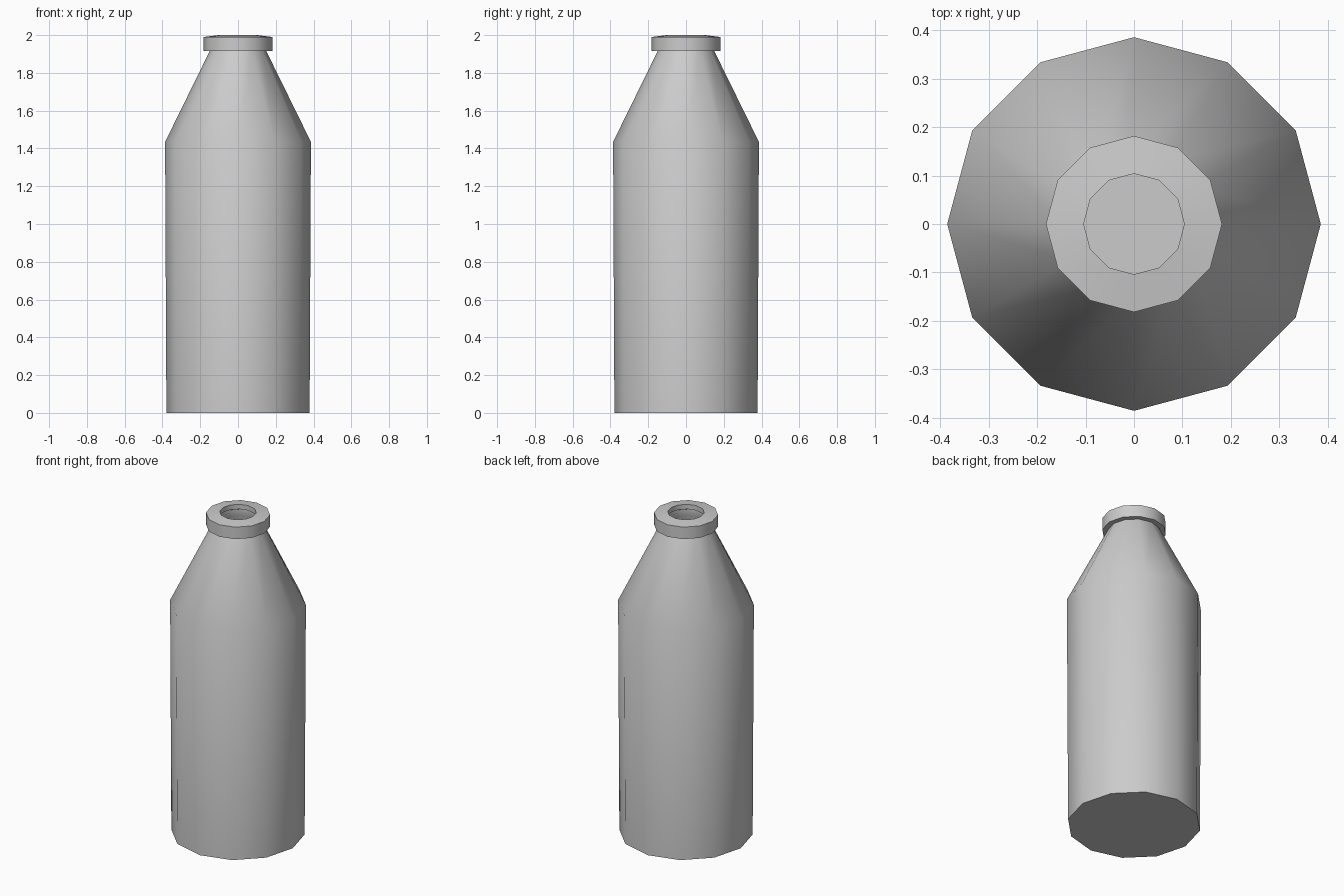
import bpy, bmesh, math

if "Cube" in bpy.data.objects:
    bpy.data.objects.remove(bpy.data.objects["Cube"])

SIDES = 12


def lathe(name, profile):
    """Spin (radius, z) points around z; a radius of 0 closes the end with a flat cap."""
    bm = bmesh.new()
    rings = []
    for r, z in profile:
        rings.append([bm.verts.new((r * math.cos(2 * math.pi * i / SIDES),
                                    r * math.sin(2 * math.pi * i / SIDES), z))
                      for i in range(SIDES)])
    for a, b in zip(rings, rings[1:]):
        for i in range(SIDES):
            j = (i + 1) % SIDES
            bm.faces.new((a[i], a[j], b[j], b[i]))
    return bm, rings


def finish(name, bm, angle):
    bmesh.ops.recalc_face_normals(bm, faces=bm.faces[:])
    mesh = bpy.data.meshes.new(name)
    bm.to_mesh(mesh)
    bm.free()
    obj = bpy.data.objects.new(name, mesh)
    bpy.context.collection.objects.link(obj)
    bpy.ops.object.select_all(action='DESELECT')
    obj.select_set(True)
    bpy.context.view_layer.objects.active = obj
    bpy.ops.object.shade_smooth_by_angle(angle=math.radians(angle))
    return obj


# One hollow shell: base, body, shoulder, lip, mouth and inner wall
profile = [
    (0.379, 0.0), (0.386, 1.435), (0.15, 1.915),     # body and shoulder
    (0.182, 1.915), (0.182, 1.99), (0.104, 2.0),     # lip
    (0.104, 1.97), (0.135, 1.955),                   # mouth and undercut
    (0.135, 1.915), (0.366, 1.43), (0.359, 0.02),    # inside
]
bm, rings = lathe("bottle", profile)
bm.faces.new(rings[0])       # base
bm.faces.new(rings[-1])      # inside floor
finish("bottle", bm, 35)
